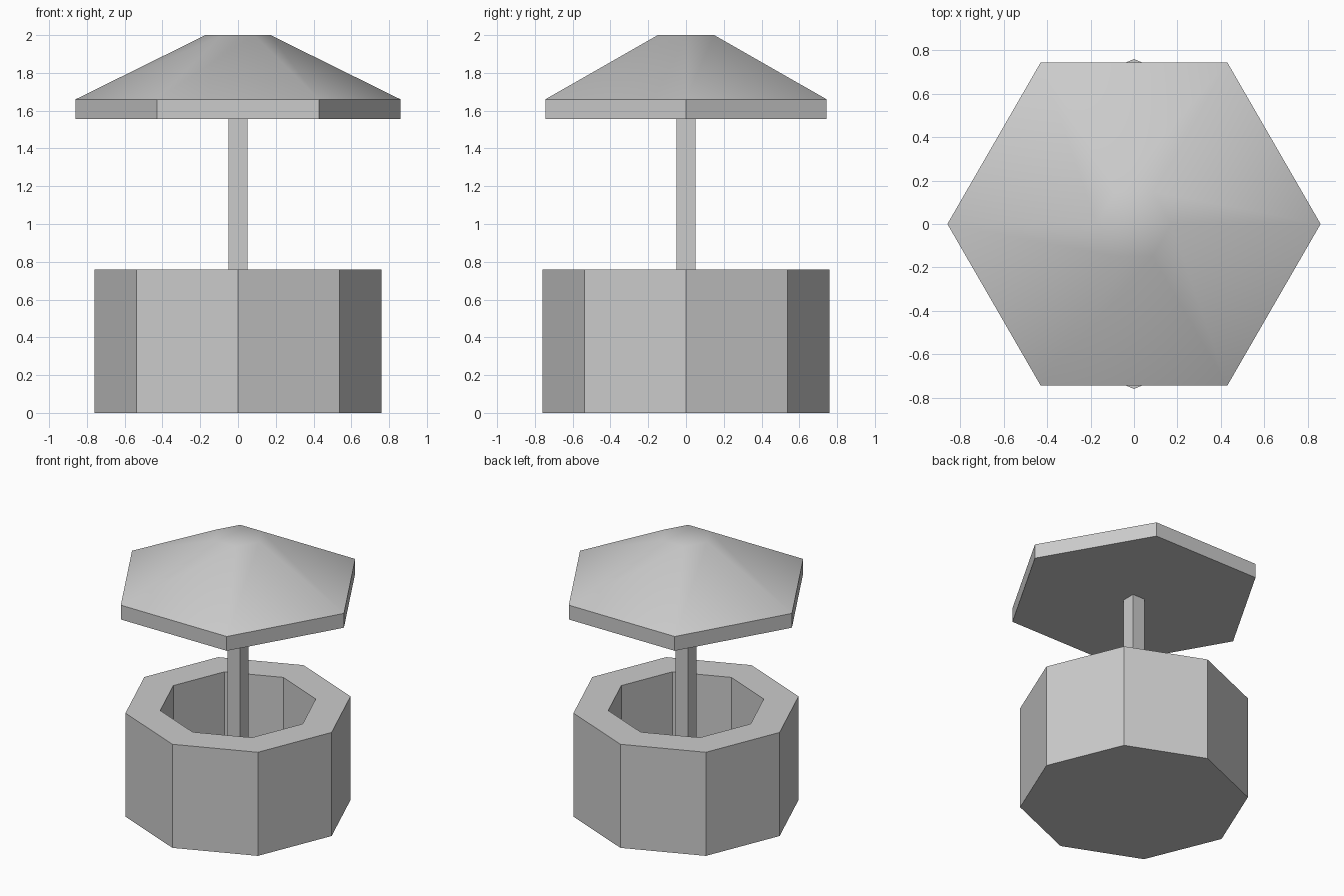
import bpy
import bmesh
from math import cos, sin, tau, radians

cube = bpy.data.objects.get("Cube")
if cube:
    bpy.data.objects.remove(cube, do_unlink=True)

stone = bpy.data.materials.new("plain_grey")
stone.use_nodes = True
grey = (0.6, 0.6, 0.6, 1)
stone.diffuse_color = grey
stone.node_tree.nodes["Principled BSDF"].inputs["Base Color"].default_value = grey


def prism(name, sides, profile, turn=0.0):
    """Turn a (radius, height) profile into a closed, faceted solid."""
    bm = bmesh.new()
    angles = [turn + tau * i / sides for i in range(sides)]
    rings = [[bm.verts.new((r * cos(a), r * sin(a), z)) for a in angles]
             for r, z in profile]
    for low, high in zip(rings, rings[1:]):
        for i in range(sides):
            j = (i + 1) % sides
            bm.faces.new((low[i], low[j], high[j], high[i]))
    bm.faces.new(rings[0][::-1])
    bm.faces.new(rings[-1])
    bmesh.ops.recalc_face_normals(bm, faces=bm.faces)
    mesh = bpy.data.meshes.new(name)
    bm.to_mesh(mesh)
    bm.free()
    mesh.materials.append(stone)
    obj = bpy.data.objects.new(name, mesh)
    bpy.context.collection.objects.link(obj)
    return obj


# Eight-sided hollow basin with a closed floor
prism("basin", 8, [(0.76, 0), (0.76, 0.76), (0.525, 0.76), (0.525, 0.1)])

# Square post from the basin floor up to the roof
prism("post", 4, [(0.0707, 0.1), (0.0707, 1.56)], radians(45))

# Six-sided roof with a straight rim, softly shaded slopes and a flat top
roof = prism("roof", 6, [(0.86, 1.555), (0.86, 1.66), (0.172, 2.0)])
bpy.ops.object.select_all(action="DESELECT")
roof.select_set(True)
bpy.context.view_layer.objects.active = roof
bpy.ops.object.shade_smooth_by_angle(angle=radians(35))
